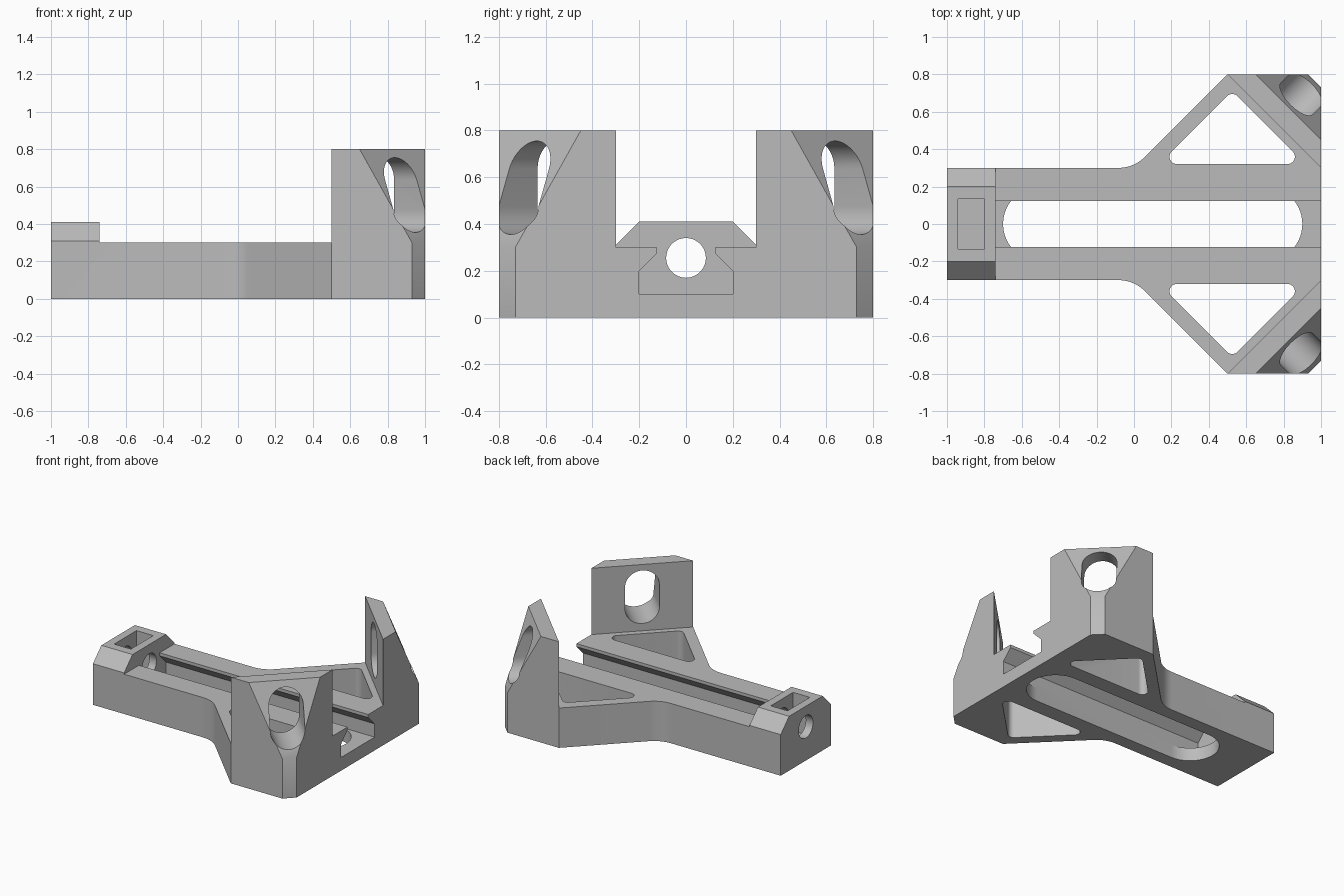
import bpy, bmesh, math
from mathutils import Vector

cube = bpy.data.objects.get("Cube")
if cube:
    bpy.data.objects.remove(cube, do_unlink=True)

X, Y, Z = Vector((1, 0, 0)), Vector((0, 1, 0)), Vector((0, 0, 1))

grey = bpy.data.materials.new("plain_grey")
grey.use_nodes = True
colour = (0.5, 0.5, 0.5, 1)
grey.diffuse_color = colour
grey.node_tree.nodes["Principled BSDF"].inputs["Base Color"].default_value = colour


def prism(name, profile, u, v, w, lo, hi):
    """Extrude a profile drawn on axes u, v along w from lo to hi."""
    bm = bmesh.new()
    rings = [[bm.verts.new(u * a + v * b + w * h) for a, b in profile] for h in (lo, hi)]
    bm.faces.new(rings[0])
    bm.faces.new(rings[1])
    n = len(profile)
    for i in range(n):
        j = (i + 1) % n
        bm.faces.new((rings[0][i], rings[0][j], rings[1][j], rings[1][i]))
    bmesh.ops.recalc_face_normals(bm, faces=bm.faces)
    mesh = bpy.data.meshes.new(name)
    bm.to_mesh(mesh)
    bm.free()
    mesh.materials.append(grey)
    obj = bpy.data.objects.new(name, mesh)
    bpy.context.collection.objects.link(obj)
    return obj


def arc(cx, cy, r, start, end, steps=16):
    angles = [math.radians(start + (end - start) * i / steps) for i in range(steps + 1)]
    return [(cx + r * math.cos(a), cy + r * math.sin(a)) for a in angles]


def mirrored(half):
    return half + [(a, -b) for a, b in reversed(half)]


def cut(target, cutter):
    cutter.hide_render = True
    mod = target.modifiers.new("cut", "BOOLEAN")
    mod.operation = "DIFFERENCE"
    mod.solver = "EXACT"
    mod.object = cutter
    bpy.context.view_layer.objects.active = target
    bpy.ops.object.modifier_apply(modifier=mod.name)
    bpy.data.objects.remove(cutter, do_unlink=True)


# Full-height block with the arrow-shaped plan
fillet = arc(-0.083, 0.5, 0.2, -90, -45, 10)
plan = mirrored([(-1, 0.3)] + fillet + [(0.5, 0.8), (0.93, 0.8), (1, 0.73)])
body = prism("rail_bracket", plan, X, Y, Z, 0, 0.8)

# Clear the space above the rail, leaving the two corner posts
cut(body, prism("rail_clearance", mirrored([(-0.74, 1), (0.3, 1), (1.2, 0.1)]),
                X, Y, Z, 0.3, 1))

# Bevelled end block
roof = [(-0.5, 0.31), (-0.3, 0.31), (-0.2, 0.41), (0.2, 0.41),
        (0.3, 0.31), (0.5, 0.31), (0.5, 1), (-0.5, 1)]
cut(body, prism("end_block_roof", roof, Y, Z, X, -1.1, -0.6))

# Undercut channel along the rail
channel = [(-0.2, 0.1), (0.2, 0.1), (0.2, 0.2), (0.123, 0.277), (0.123, 0.5),
           (-0.123, 0.5), (-0.123, 0.277), (-0.2, 0.2)]
cut(body, prism("channel", channel, Y, Z, X, -0.74, 1.1))

# Long rounded opening in the channel floor
opening = arc(-0.5, 0, 0.2, 90, 270, 28) + arc(0.7, 0, 0.2, -90, 90, 28)
cut(body, prism("floor_opening", opening, X, Y, Z, -0.1, 0.15))

# Bolt hole and nut pocket in the end block
cut(body, prism("nut_pocket", mirrored([(-0.94, 0.133), (-0.8, 0.133)]), X, Y, Z, 0.12, 0.6))
cut(body, prism("bolt_hole", arc(0, 0.255, 0.085, 0, 350, 35), Y, Z, X, -1.1, -0.7))

for side in (1, -1):
    # Rounded triangular window in each wing
    window = (arc(0.23, 0.36, 0.04, 135, 270, 10) + arc(0.82, 0.36, 0.04, -90, 45, 10)
              + arc(0.525, 0.655, 0.04, 45, 135, 8))
    cut(body, prism("wing_window", window, X, Y * side, Z, -0.1, 0.5))

    # Sloping outer face of each post, then its rounded slot
    out = Vector((1, side, 0)).normalized()
    across = Vector((1, -side, 0)).normalized()
    root = math.sqrt(0.5)
    slope = [(a * root, b) for a, b in ((1.422, 0.85), (1.758, 0.25), (2.1, 0.25), (2.1, 0.85))]
    cut(body, prism("post_slope", slope, out, Z, across, -0.4, 0.7))
    mid = 0.2 * root
    slot = arc(mid, 0.635, 0.12, 0, 180, 20) + arc(mid, 0.475, 0.12, 180, 360, 20)
    cut(body, prism("post_slot", slot, across, Z, out, 0.8, 1.5))

bpy.ops.object.select_all(action="DESELECT")
body.select_set(True)
bpy.context.view_layer.objects.active = body
bpy.ops.object.shade_smooth_by_angle(angle=math.radians(25))
